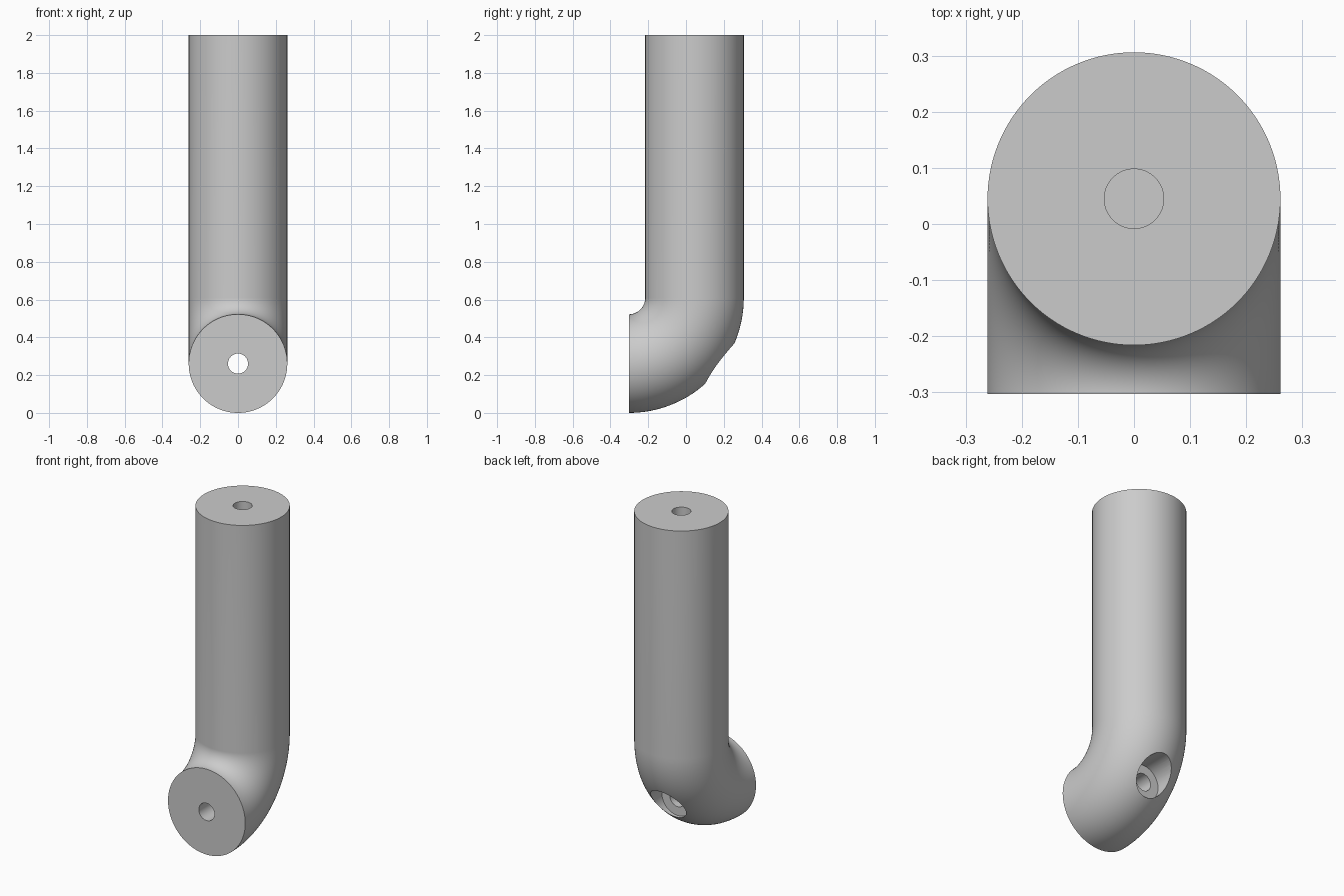
import bpy, bmesh, math
from mathutils import Matrix, Vector

cube = bpy.data.objects.get("Cube")
if cube:
    bpy.data.objects.remove(cube, do_unlink=True)

RADIUS = 0.261        # bar radius
BEND = 0.348          # bend radius along the centre line
FRONT = -0.303        # y of the front face
AXIS_Y = FRONT + BEND
TOP = 2.0
HOLE = 0.053

grey = bpy.data.materials.new("grey_metal")
grey.use_nodes = True
colour = (0.6, 0.6, 0.6, 1)
grey.diffuse_color = colour
grey.node_tree.nodes["Principled BSDF"].inputs["Base Color"].default_value = colour


def add_object(name, bm):
    bmesh.ops.recalc_face_normals(bm, faces=bm.faces)
    mesh = bpy.data.meshes.new(name)
    bm.to_mesh(mesh)
    bm.free()
    mesh.materials.append(grey)
    obj = bpy.data.objects.new(name, mesh)
    bpy.context.collection.objects.link(obj)
    return obj


def drill(target, name, radius, start, end):
    """Cut a straight round hole between two points."""
    start, end = Vector(start), Vector(end)
    axis = end - start
    turn = axis.to_track_quat('Z', 'Y').to_matrix().to_4x4()
    bm = bmesh.new()
    bmesh.ops.create_cone(bm, cap_ends=True, segments=64, radius1=radius,
                          radius2=radius, depth=axis.length,
                          matrix=Matrix.Translation((start + end) / 2) @ turn)
    cutter = add_object(name, bm)
    cutter.hide_render = True
    mod = target.modifiers.new(name, 'BOOLEAN')
    mod.operation = 'DIFFERENCE'
    mod.solver = 'EXACT'
    mod.object = cutter
    bpy.context.view_layer.objects.active = target
    bpy.ops.object.modifier_apply(modifier=mod.name)
    bpy.data.objects.remove(cutter, do_unlink=True)


# Bent bar: a circle swept through a quarter turn, then straight up
bm = bmesh.new()
profile = []
segments, steps = 128, 40
rings = []
for i in range(steps + 2):
    a = math.pi / 2 * min(i, steps) / steps
    ring = []
    for j in range(segments):
        t = 2 * math.pi * j / segments
        r = BEND + RADIUS * math.cos(t)
        z = RADIUS + BEND - r * math.cos(a) if i <= steps else TOP
        ring.append(bm.verts.new((RADIUS * math.sin(t), FRONT + r * math.sin(a), z)))
    rings.append(ring)
for low, high in zip(rings, rings[1:]):
    for j in range(segments):
        k = (j + 1) % segments
        bm.faces.new((low[j], low[k], high[k], high[j]))
bm.faces.new(rings[0])
bm.faces.new(rings[-1])
post = add_object("bent_post", bm)

# Screw hole through the foot, its recess at the back, and a blind hole on top
drill(post, "through_hole", HOLE, (0, -0.5, RADIUS), (0, 0.5, RADIUS))
drill(post, "screw_recess", 0.107, (0, 0.08, RADIUS), (0, 0.5, RADIUS))
drill(post, "top_hole", HOLE, (0, AXIS_Y, TOP - 0.5), (0, AXIS_Y, TOP + 0.1))

bpy.ops.object.select_all(action='DESELECT')
post.select_set(True)
bpy.context.view_layer.objects.active = post
bpy.ops.object.shade_smooth_by_angle(angle=math.radians(30))
